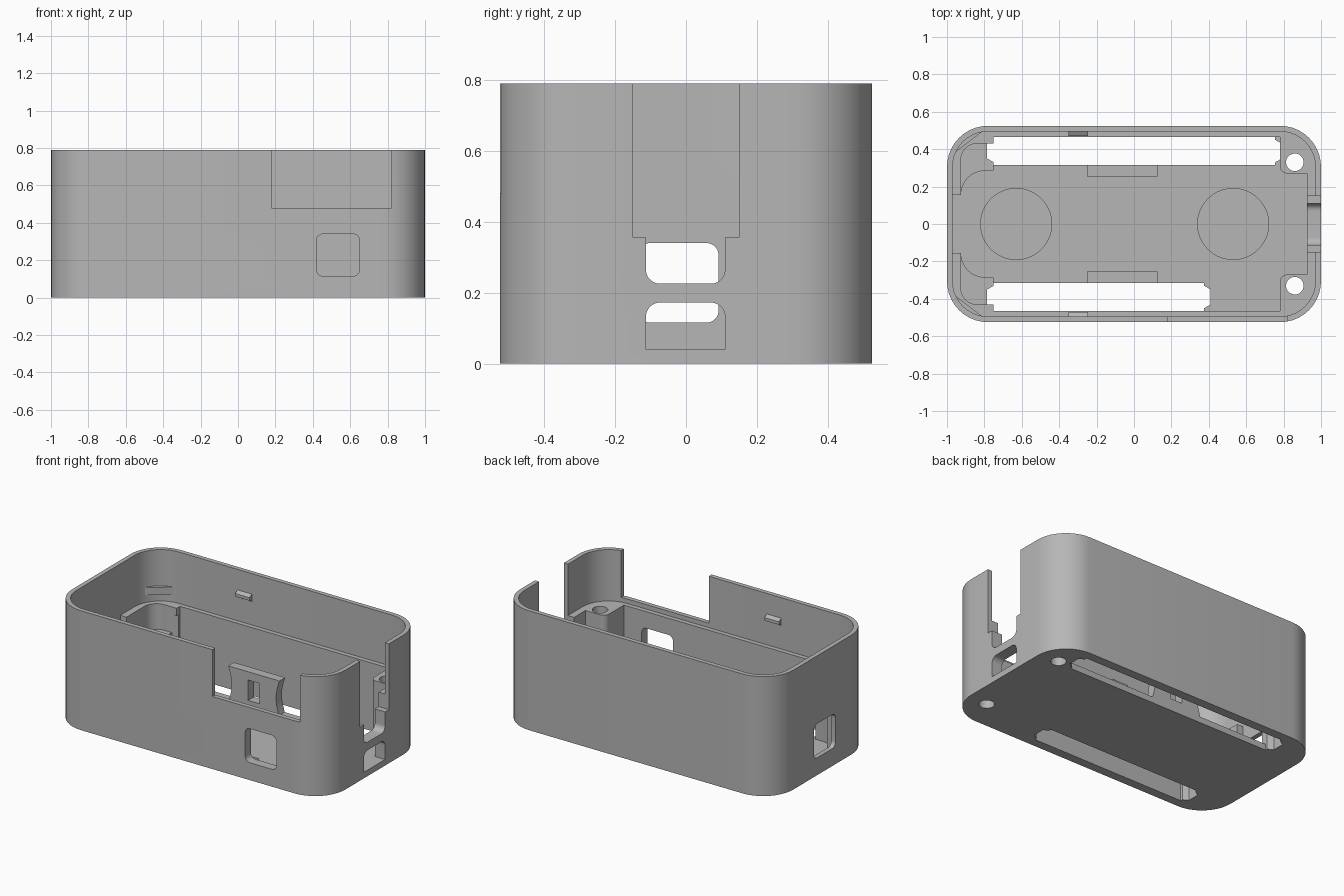
import bpy, bmesh, math
from mathutils import Vector

if "Cube" in bpy.data.objects:
    bpy.data.objects.remove(bpy.data.objects["Cube"], do_unlink=True)

grey = bpy.data.materials.new("plain_grey")
grey.use_nodes = True
grey.diffuse_color = (0.47, 0.47, 0.47, 1)
grey.node_tree.nodes["Principled BSDF"].inputs["Base Color"].default_value = (0.47, 0.47, 0.47, 1)


def fillet(corners, steps=10):
    """Round the square corners (u, v, radius) of a profile."""
    out = []
    for i, (u, v, r) in enumerate(corners):
        p = Vector((u, v))
        if r == 0:
            out.append(p)
            continue
        a = (Vector(corners[i - 1][:2]) - p).normalized()
        b = (Vector(corners[(i + 1) % len(corners)][:2]) - p).normalized()
        c = p + (a + b) * r
        for k in range(steps + 1):
            t = math.pi / 2 * k / steps
            out.append(c - (b * math.cos(t) + a * math.sin(t)) * r)
    return out


def rect(u0, u1, v0, v1, low=0, high=0):
    return fillet([(u0, v0, low), (u1, v0, low), (u1, v1, high), (u0, v1, high)])


def prism(name, pts, axis, lo, hi):
    """Extrude a profile along an axis."""
    place = {"z": lambda u, v, w: (u, v, w),
             "y": lambda u, v, w: (u, w, v),
             "x": lambda u, v, w: (w, u, v)}[axis]
    bm = bmesh.new()
    ends = [[bm.verts.new(place(u, v, w)) for u, v in pts] for w in (lo, hi)]
    bm.faces.new(ends[0])
    bm.faces.new(ends[1])
    n = len(pts)
    for i in range(n):
        j = (i + 1) % n
        bm.faces.new((ends[0][i], ends[0][j], ends[1][j], ends[1][i]))
    bmesh.ops.recalc_face_normals(bm, faces=bm.faces)
    mesh = bpy.data.meshes.new(name)
    bm.to_mesh(mesh)
    bm.free()
    mesh.materials.append(grey)
    ob = bpy.data.objects.new(name, mesh)
    bpy.context.collection.objects.link(ob)
    return ob


def activate(ob):
    bpy.ops.object.select_all(action="DESELECT")
    ob.select_set(True)
    bpy.context.view_layer.objects.active = ob


def cut(ob, pts, axis, lo, hi):
    tool = prism("cutter", pts, axis, lo, hi)
    tool.hide_render = True
    mod = ob.modifiers.new("cut", "BOOLEAN")
    mod.operation, mod.solver, mod.object = "DIFFERENCE", "EXACT", tool
    activate(ob)
    bpy.ops.object.modifier_apply(modifier=mod.name)
    bpy.data.objects.remove(tool, do_unlink=True)


def smooth(ob):
    activate(ob)
    bpy.ops.object.shade_smooth_by_angle(angle=math.radians(30))


def cavity(shelf_y, r):
    """Symmetric lower cavity with screw bosses and curved corner blocks."""
    half = [(.925, .27, 0), (.78, .27, .04), (.78, .465, 0), (-.75, .465, 0),
            (-.75, shelf_y, 0), (-.925, shelf_y, r), (-.925, .155, 0), (-.97, .155, 0)]
    return fillet(half + [(x, -y, q) for x, y, q in reversed(half)])


# Rounded case, hollowed in three levels
floor, shelf, ledge, top = .04, .28, .45, .79
case = prism("case_body", rect(-1, 1, -.525, .525, .22, .22), "z", 0, top)
cut(case, rect(-.97, .97, -.495, .495, .19, .19), "z", ledge, 1)
cut(case, cavity(.43, .085), "z", shelf, .5)
cut(case, cavity(.285, .129), "z", floor, .3)

# Long floor slots with narrowed ends
for s, end in ((1, .79), (-1, .41)):
    inner, outer = .315, .465
    pts = [(-.75, inner), (end - .035, inner), (end - .035, .33), (end, .35),
           (end, .43), (end - .035, .45), (end - .035, outer), (-.75, outer),
           (-.75, .45), (-.785, .43), (-.785, .35), (-.75, .33)]
    cut(case, [(x, s * y) for x, y in pts], "z", -.1, .4)


def circle(x, y, r, n):
    return [(x + r * math.cos(math.tau * i / n), y + r * math.sin(math.tau * i / n))
            for i in range(n)]


# Screw holes through the bosses and round floor recesses
for s in (1, -1):
    cut(case, circle(.86, s * .33, .047, 32), "z", -.1, .6)
for x in (-.63, .53):
    cut(case, circle(x, 0, .19, 64), "z", .025, .06)

# Front wall notch and window
cut(case, rect(.18, .82, .48, 1), "y", -.6, -.48)
cut(case, rect(.42, .65, .115, .34, .035, .035), "y", -.6, -.4)
# Left-hand end window
cut(case, rect(-.135, .092, .115, .34, .035, .035), "x", -1.1, -.9)
# Right-hand end stepped notch and port
cut(case, rect(-.15, .15, .355, 1), "x", .9, 1.1)
cut(case, rect(-.113, .11, .225, .4, .04, 0), "x", .9, 1.1)
cut(case, rect(-.113, .11, floor, .172, 0, .04), "x", .9, 1.1)
smooth(case)

# Parts repeated on the front and back
for s, side in ((1, "back"), (-1, "front")):
    # Upright holder with waisted flanks and a window
    waist = [(.025 * math.sin(math.pi * k / 10), .03 + .24 * k / 10) for k in range(11)]
    right = [(.125 - d, z) for d, z in waist]
    left = [(-.25 + d, z) for d, z in reversed(waist)]
    holder = prism(side + "_holder", right + left, "y", *sorted((s * .255, s * .315)))
    cut(holder, rect(-.105, -.02, .08, .215), "y", -.4, .4)
    smooth(holder)
    # Snap catch on the upper wall
    prism(side + "_catch", [(s * .505, .6), (s * .47, .62), (s * .47, .64), (s * .505, .66)],
          "x", -.35, -.245)
    # Corner tab
    prism(side + "_corner_tab", [(-.985, s * .36), (-.79, s * .51), (-.93, s * .45)],
          "z", .5, .55)
